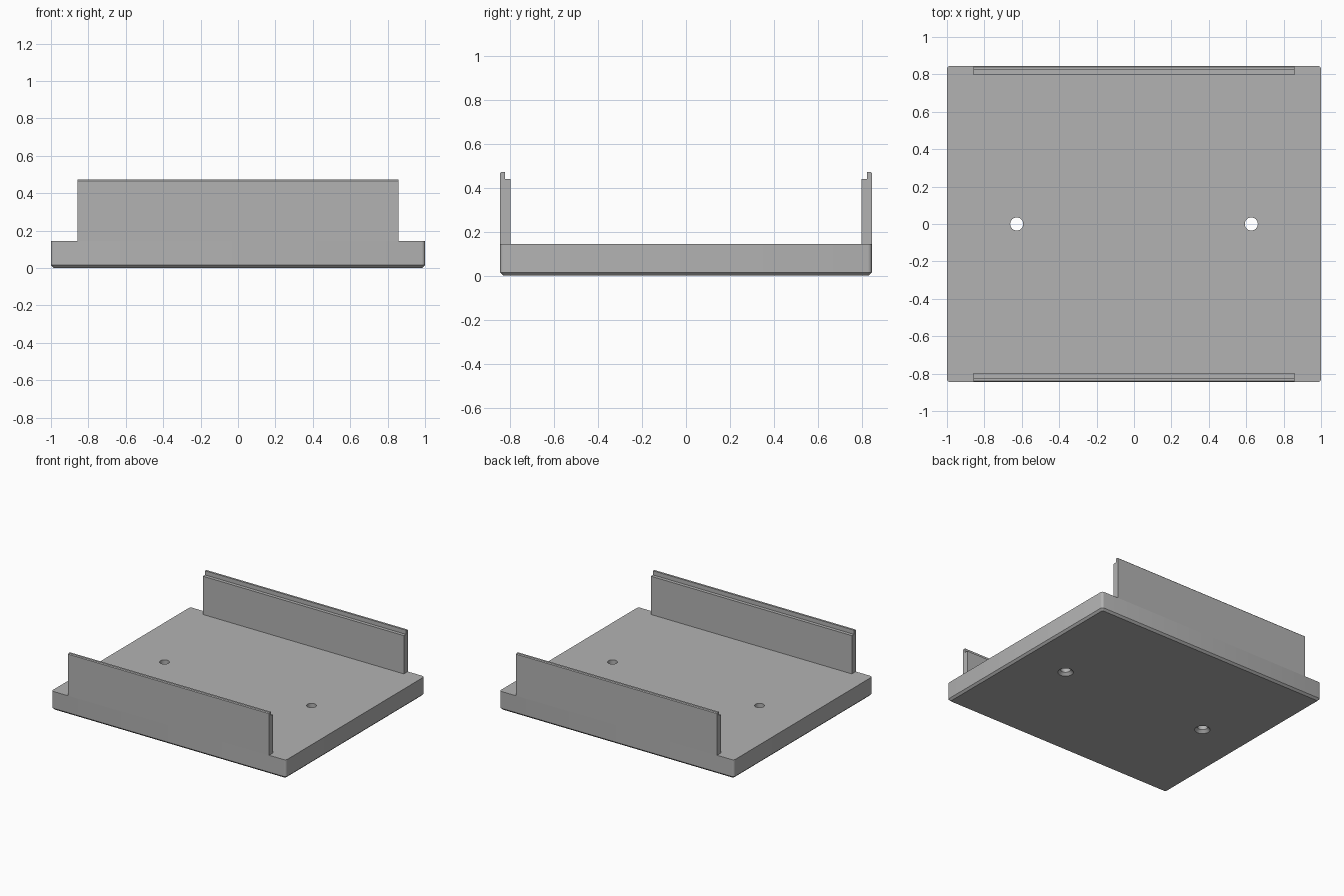
import bpy, bmesh
from math import cos, sin, pi, radians

cube = bpy.data.objects.get("Cube")
if cube:
    bpy.data.objects.remove(cube, do_unlink=True)

grey = bpy.data.materials.new("plain_grey")
grey.use_nodes = True
COLOUR = (0.45, 0.45, 0.45, 1)
grey.diffuse_color = COLOUR
grey.node_tree.nodes["Principled BSDF"].inputs["Base Color"].default_value = COLOUR

HALF_X, HALF_Y, BASE_H = 1.0, 0.845, 0.145
EDGE = 0.015


def make_object(name, bm):
    bmesh.ops.recalc_face_normals(bm, faces=bm.faces)
    mesh = bpy.data.meshes.new(name)
    bm.to_mesh(mesh)
    bm.free()
    mesh.materials.append(grey)
    obj = bpy.data.objects.new(name, mesh)
    bpy.context.collection.objects.link(obj)
    return obj


def loft(bm, rings):
    """Skin a stack of equal-length point rings and cap both ends."""
    loops = [[bm.verts.new(p) for p in ring] for ring in rings]
    n = len(loops[0])
    for a, b in zip(loops, loops[1:]):
        for i in range(n):
            j = (i + 1) % n
            bm.faces.new((a[i], a[j], b[j], b[i]))
    bm.faces.new(loops[0][::-1])
    bm.faces.new(loops[-1])


def rounded_rect(inset, z, steps=4):
    """Rectangle outline with rounded corners, pulled in by inset."""
    r = EDGE * 1.2 - inset * 0.7
    pts = []
    for k, (sx, sy) in enumerate(((1, 1), (-1, 1), (-1, -1), (1, -1))):
        for s in range(steps + 1):
            a = (k + s / steps) * pi / 2
            pts.append((sx * (HALF_X - inset - r) + r * cos(a),
                        sy * (HALF_Y - inset - r) + r * sin(a), z))
    return pts


def circle(x, r, z, n=32):
    return [(x + r * cos(2 * pi * i / n), r * sin(2 * pi * i / n), z) for i in range(n)]


# Base plate with rounded corners and a chamfered underside
bm = bmesh.new()
loft(bm, [rounded_rect(EDGE, 0), rounded_rect(0, EDGE), rounded_rect(0, BASE_H)])
base = make_object("base_plate", bm)

# Two screw holes, widened at the underside
bm = bmesh.new()
for x in (-0.627, 0.627):
    loft(bm, [circle(x, 0.065, -0.01), circle(x, 0.035, 0.02), circle(x, 0.035, 0.2)])
cutter = make_object("hole_cutter", bm)
cutter.hide_render = True
cut = base.modifiers.new("screw_holes", 'BOOLEAN')
cut.operation = 'DIFFERENCE'
cut.solver = 'EXACT'
cut.object = cutter
bpy.context.view_layer.objects.active = base
bpy.ops.object.modifier_apply(modifier=cut.name)
bpy.data.objects.remove(cutter, do_unlink=True)

# Front and back walls with a stepped lip on the outer side
WALL = [(0.797, BASE_H), (HALF_Y, BASE_H), (HALF_Y, 0.466), (0.839, 0.472),
        (0.823, 0.472), (0.823, 0.44), (0.797, 0.44)]
for name, side in (("front_wall", -1), ("back_wall", 1)):
    bm = bmesh.new()
    loft(bm, [[(x, side * y, z) for y, z in WALL] for x in (-0.857, 0.857)])
    make_object(name, bm)

# Smooth the rounded corners and hole walls only
bpy.ops.object.select_all(action='DESELECT')
base.select_set(True)
bpy.context.view_layer.objects.active = base
bpy.ops.object.shade_smooth_by_angle(angle=radians(30))
